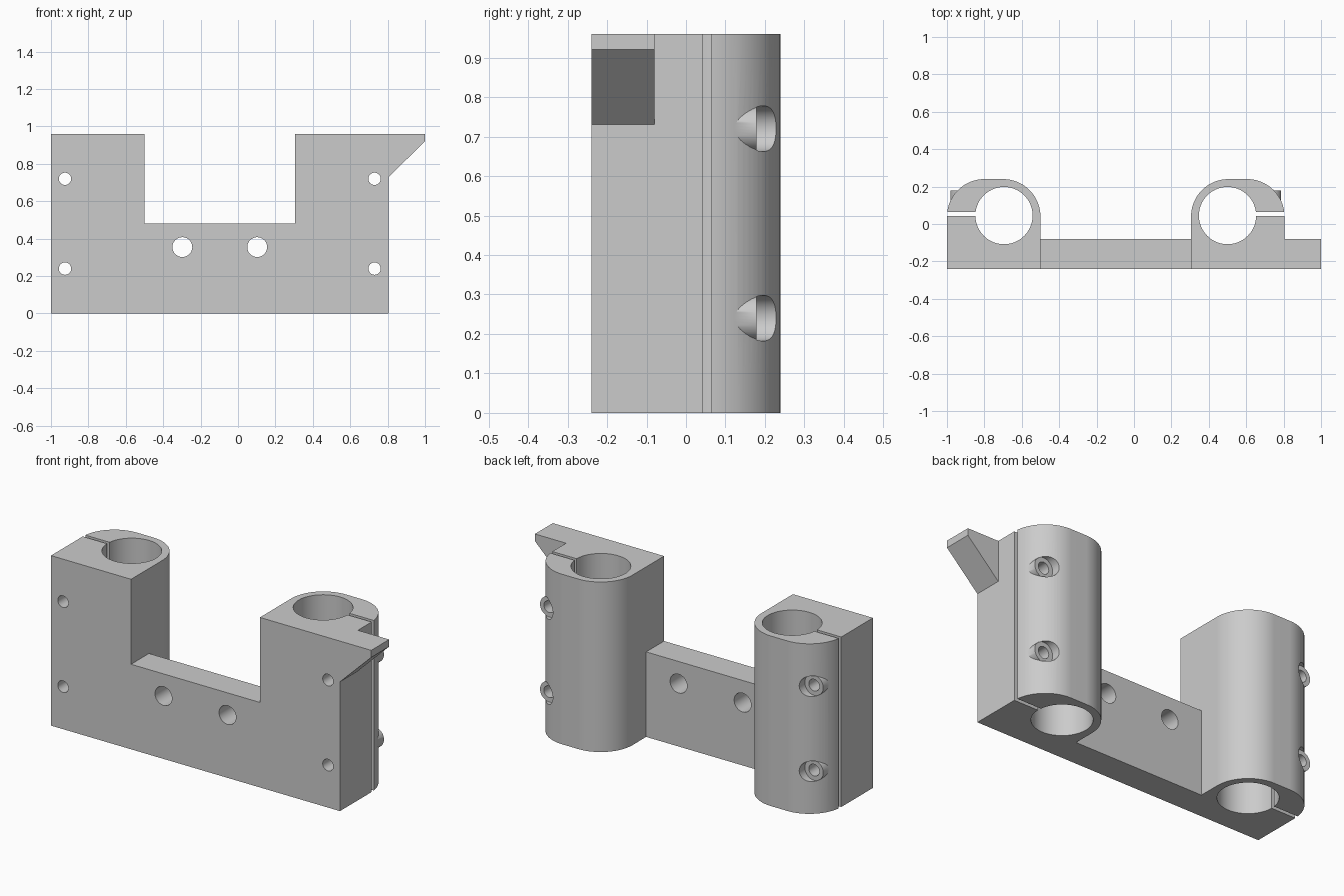
import bpy, bmesh, math
from mathutils import Vector

cube = bpy.data.objects.get("Cube")
if cube:
    bpy.data.objects.remove(cube, do_unlink=True)

grey = bpy.data.materials.new("light_grey")
grey.use_nodes = True
grey.diffuse_color = (0.6, 0.6, 0.6, 1)
grey.node_tree.nodes["Principled BSDF"].inputs["Base Color"].default_value = (0.6, 0.6, 0.6, 1)

FRONT, BACK, TOP = -0.24, 0.24, 0.96
MIDDLE = -0.0975          # x of the plane between the two clamps


def prism(name, points, axis, start, end):
    """Extrude a closed 2D profile along y (points are x, z) or z (points are x, y)."""
    bm = bmesh.new()
    verts = [bm.verts.new((a, start, b) if axis == 'y' else (a, b, start)) for a, b in points]
    face = bm.faces.new(verts)
    step = Vector((0, end - start, 0)) if axis == 'y' else Vector((0, 0, end - start))
    new = bmesh.ops.extrude_face_region(bm, geom=[face])["geom"]
    bmesh.ops.translate(bm, vec=step, verts=[v for v in new if isinstance(v, bmesh.types.BMVert)])
    bmesh.ops.recalc_face_normals(bm, faces=bm.faces)
    mesh = bpy.data.meshes.new(name)
    bm.to_mesh(mesh)
    bm.free()
    mesh.materials.append(grey)
    obj = bpy.data.objects.new(name, mesh)
    bpy.context.collection.objects.link(obj)
    return obj


def arc(cx, cy, r, first, last, n):
    angles = [math.radians(first + (last - first) * i / n) for i in range(n + 1)]
    return [(cx + r * math.cos(t), cy + r * math.sin(t)) for t in angles]


def circle(cx, cy, r, n=48):
    return arc(cx, cy, r, 0, 360, n)[:-1]


def box(x0, x1, y0, y1):
    return [(x0, y0), (x1, y0), (x1, y1), (x0, y1)]


def combine(target, tool, operation):
    bpy.ops.object.select_all(action='DESELECT')
    bpy.context.view_layer.objects.active = target
    target.select_set(True)
    mod = target.modifiers.new(operation.lower(), 'BOOLEAN')
    mod.operation, mod.solver, mod.object = operation, 'EXACT', tool
    bpy.ops.object.modifier_apply(modifier=mod.name)
    bpy.data.objects.remove(tool, do_unlink=True)


# Front plate with the notch and the angled spur on its left
plate = [(-1, 0), (0.805, 0), (0.805, 0.73), (1, 0.92), (1, TOP),
         (0.305, TOP), (0.305, 0.48), (-0.5, 0.48), (-0.5, TOP), (-1, TOP)]
body = prism("clamp_bracket", plate, 'y', FRONT, -0.08)

# Clamp towers with rounded backs, and bosses for the screws
for side in (-1, 1):
    c = MIDDLE + side * 0.6525
    profile = ([(c - 0.25, FRONT), (c + 0.25, FRONT)]
               + arc(c + 0.05, 0.04, 0.2, 0, 90, 20)
               + arc(c - 0.05, 0.04, 0.2, 90, 180, 20))
    combine(body, prism("tower", profile, 'z', 0, TOP), 'UNION')
    for z in (0.24, 0.72):
        boss = circle(MIDDLE + side * 0.8275, z, 0.057)
        combine(body, prism("screw_boss", boss, 'y', 0.1, 0.22), 'UNION')

# Rod bores, clamping slits, counterbores and screw holes
for side in (-1, 1):
    bore = circle(MIDDLE + side * 0.5975, 0.045, 0.153, 72)
    combine(body, prism("bore_cutter", bore, 'z', -0.1, 1.1), 'DIFFERENCE')
    x0, x1 = sorted((MIDDLE + side * 0.65, MIDDLE + side * 1.0))
    combine(body, prism("slit_cutter", box(x0, x1, 0.043, 0.064), 'z', -0.1, 1.1), 'DIFFERENCE')
    x = MIDDLE + side * 0.8275
    for z in (0.24, 0.72):
        combine(body, prism("counterbore", circle(x, z, 0.058), 'y', 0.178, 0.4), 'DIFFERENCE')
        combine(body, prism("screw_hole", circle(x, z, 0.033, 32), 'y', -0.4, 0.4), 'DIFFERENCE')

# Mounting holes through the bridge
for x in (-0.2, 0.2):
    hole = circle(MIDDLE + x, 0.355, 0.053)
    combine(body, prism("mount_hole", hole, 'y', -0.4, 0.1), 'DIFFERENCE')

# Smooth curved walls, crisp edges
body.select_set(True)
bpy.context.view_layer.objects.active = body
bpy.ops.object.shade_smooth_by_angle(angle=math.radians(30))
weighted = body.modifiers.new("weighted_normals", 'WEIGHTED_NORMAL')
weighted.keep_sharp = True
